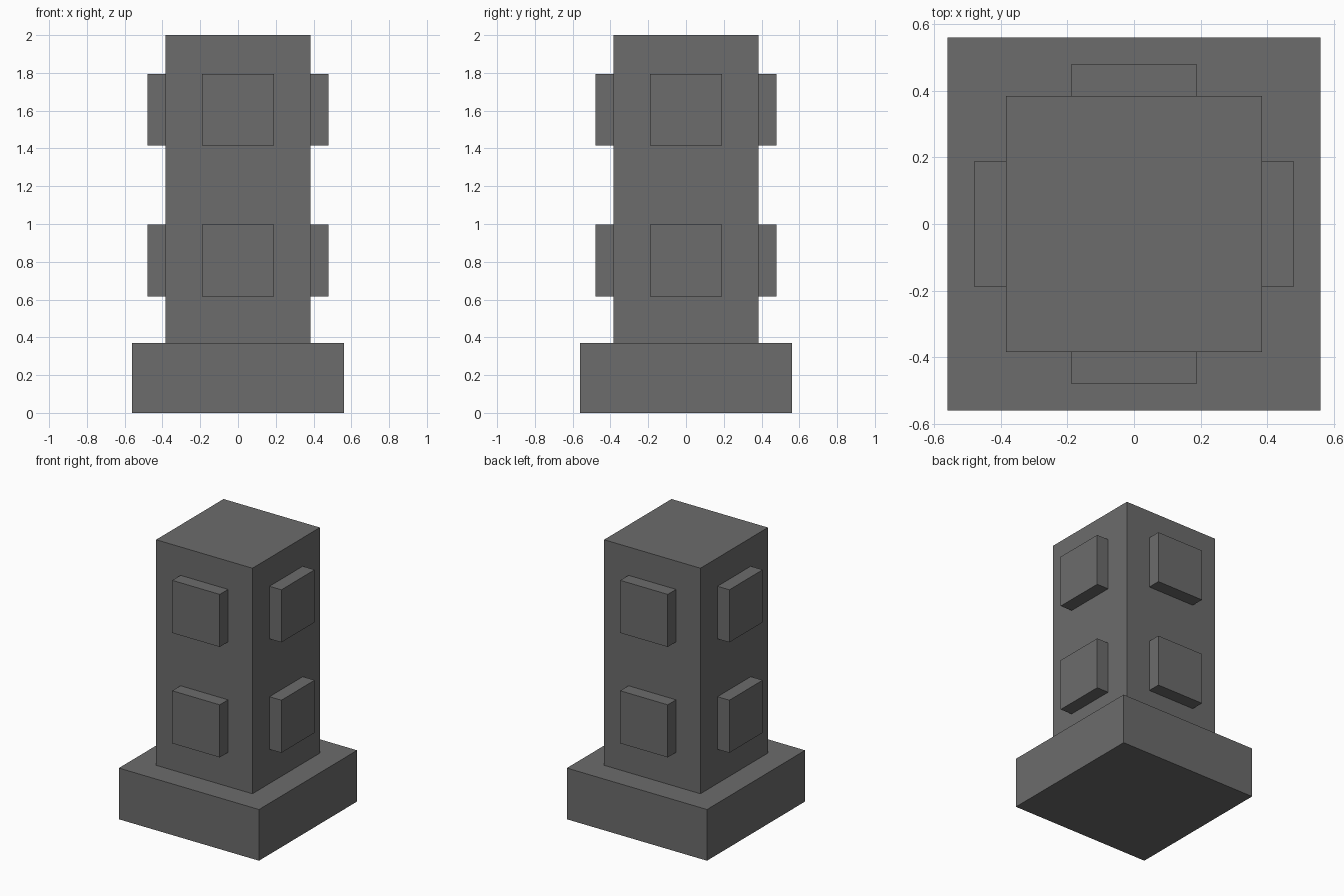
import bpy
from math import pi, sin, cos

cube = bpy.data.objects.get("Cube")
if cube:
    bpy.data.objects.remove(cube, do_unlink=True)

# Single dark grey stone colour
grey = bpy.data.materials.new("dark grey")
grey.use_nodes = True
colour = (0.15, 0.15, 0.15, 1)
grey.diffuse_color = colour
grey.node_tree.nodes["Principled BSDF"].inputs["Base Color"].default_value = colour


def box(name, centre, size, turn=0):
    bpy.ops.mesh.primitive_cube_add(size=1, location=centre, rotation=(0, 0, turn))
    obj = bpy.context.object
    obj.name = name
    obj.scale = size
    bpy.ops.object.transform_apply(location=False, rotation=True, scale=True)
    obj.data.materials.append(grey)
    return obj


BASE_TOP = 0.37
HALF = 0.385      # half width of the column
REACH = 0.48      # how far the blocks stand out from the axis
BLOCK = 0.38      # block width and height

# Square plinth and column
box("plinth", (0, 0, BASE_TOP / 2), (1.12, 1.12, BASE_TOP))
box("column", (0, 0, (BASE_TOP + 2) / 2), (2 * HALF, 2 * HALF, 2 - BASE_TOP))

# Two raised blocks on each of the four sides
depth = REACH - HALF
middle = (REACH + HALF) / 2
for i, side in enumerate(("left", "back", "right", "front")):
    angle = i * pi / 2
    for level, z in (("lower", 0.807), ("upper", 1.605)):
        box(f"{side}_{level}_block", (middle * cos(angle), middle * sin(angle), z),
            (depth, BLOCK, BLOCK), angle)
